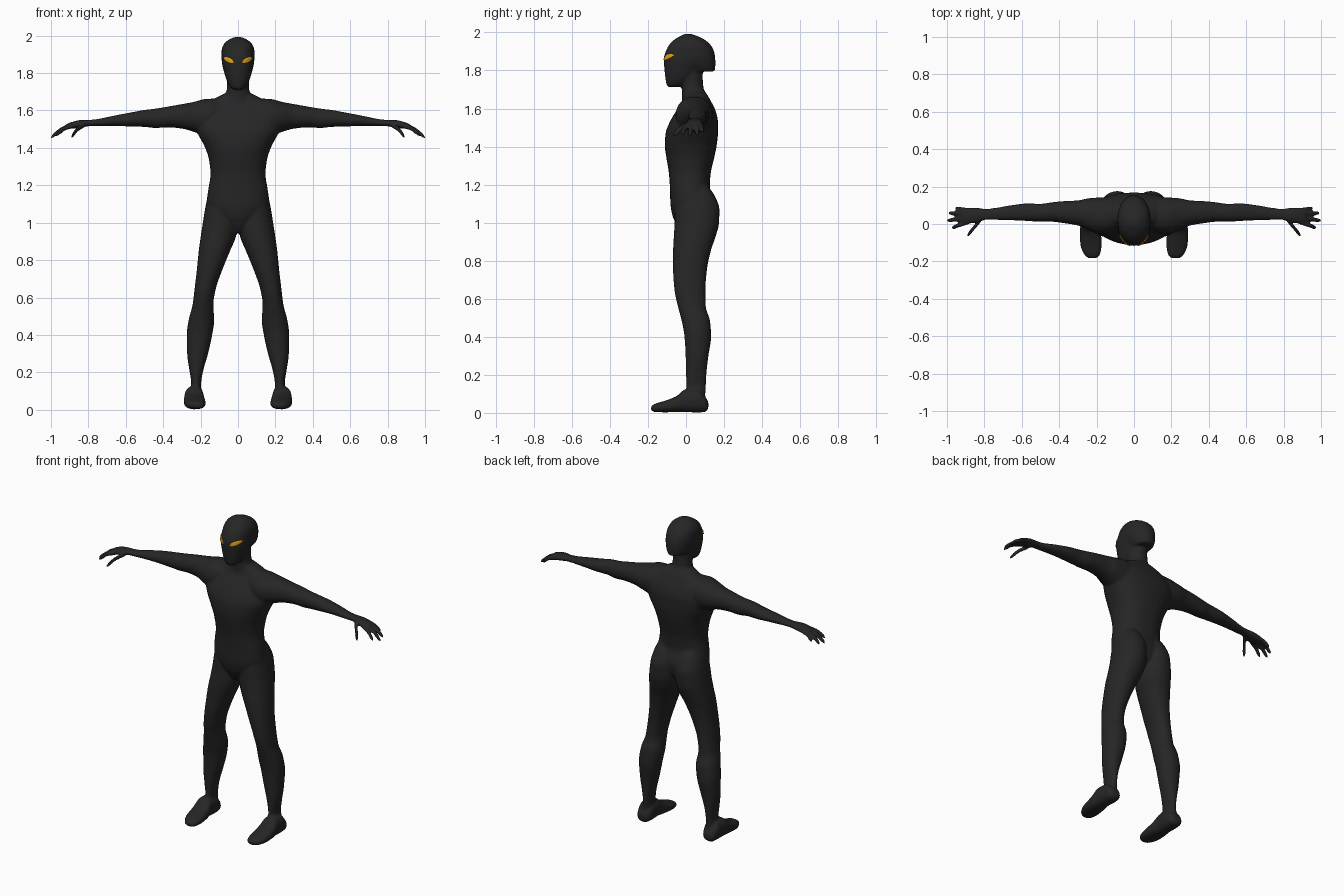
import bpy, bmesh, math


def material(name, rgb):
    m = bpy.data.materials.new(name)
    m.diffuse_color = (*rgb, 1)
    return m


BLACK = material("suit black", (0.019, 0.019, 0.019))
AMBER = material("eye amber", (0.75, 0.36, 0.01))


def smooth_rows(rows, steps=5):
    """Fill in between cross-sections with a curve that never overshoots."""
    def slopes(k):
        d = [(b[k] - a[k]) / (b[0] - a[0]) for a, b in zip(rows, rows[1:])]
        mid = [2 * p * q / (p + q) if p * q > 0 else 0 for p, q in zip(d, d[1:])]
        return [d[0]] + mid + [d[-1]]
    tan = [slopes(k) for k in range(1, 5)]
    out = []
    for i, (a, b) in enumerate(zip(rows, rows[1:])):
        h = b[0] - a[0]
        for s in range(steps):
            t = s / steps
            row = [a[0] + h * t]
            for k in range(1, 5):
                row.append((2*t**3 - 3*t**2 + 1) * a[k] + (3*t**2 - 2*t**3) * b[k]
                           + h * ((t**3 - 2*t**2 + t) * tan[k-1][i] + (t**3 - t**2) * tan[k-1][i+1]))
            out.append(row)
    return out + [list(rows[-1])]


def loft(bm, axis, rows, power=2.0, side=1, n=32):
    """Rows are (position, a0, a1, b0, b1): an oval's extent across the axis."""
    rings = []
    for t, a0, a1, b0, b1 in smooth_rows(rows):
        ring = []
        for i in range(n):
            c, s = math.cos(math.tau * i / n), math.sin(math.tau * i / n)
            a = (a0 + a1) / 2 + (a1 - a0) / 2 * math.copysign(abs(c) ** (2 / power), c)
            b = (b0 + b1) / 2 + (b1 - b0) / 2 * math.copysign(abs(s) ** (2 / power), s)
            x, y, z = {"x": (t, a, b), "y": (a, t, b), "z": (a, b, t)}[axis]
            ring.append(bm.verts.new((x * side, y, z)))
        rings.append(ring)
    faces = [bm.faces.new(rings[0]), bm.faces.new(rings[-1][::-1])]
    for p, q in zip(rings, rings[1:]):
        for i in range(n):
            j = (i + 1) % n
            faces.append(bm.faces.new((p[i], q[i], q[j], p[j])))
    bmesh.ops.recalc_face_normals(bm, faces=faces)


def finger(bm, side, base, tip, r):
    """Drooping tapered finger along x."""
    rows = []
    for t, k in ((0, 1), (0.5, 1), (0.92, 0.85), (1, 0.4)):
        x, y, z = (p + (q - p) * t for p, q in zip(base, tip))
        z += 0.012 * math.sin(math.pi * t)
        rows.append((x, y - r * k, y + r * k, z - r * k, z + r * k))
    loft(bm, "x", rows, side=side, n=12)


bm = bmesh.new()

# torso
loft(bm, "z", [(z, -w, w, f, b) for z, w, f, b in (
    (0.945, 0.02, -0.02, 0.06), (0.98, 0.06, -0.045, 0.10), (1.04, 0.13, -0.072, 0.14),
    (1.10, 0.168, -0.082, 0.15), (1.19, 0.157, -0.085, 0.125), (1.26, 0.147, -0.09, 0.13),
    (1.34, 0.156, -0.103, 0.148), (1.41, 0.18, -0.112, 0.162), (1.47, 0.212, -0.107, 0.168),
    (1.53, 0.235, -0.085, 0.168), (1.59, 0.22, -0.05, 0.155), (1.64, 0.165, -0.02, 0.13),
    (1.675, 0.105, -0.01, 0.11), (1.70, 0.05, 0.0, 0.09))], 2.3)

# neck
loft(bm, "z", [(1.60, -0.10, 0.10, -0.03, 0.14), (1.66, -0.085, 0.085, -0.02, 0.115),
               (1.71, -0.06, 0.06, -0.022, 0.092), (1.77, -0.058, 0.058, -0.03, 0.088),
               (1.85, -0.06, 0.06, -0.03, 0.09)])

# face and jaw
loft(bm, "z", [(z, -w, w, f, b) for z, w, f, b in (
    (1.712, 0.022, -0.09, -0.04), (1.722, 0.038, -0.101, -0.01), (1.75, 0.056, -0.107, 0.03),
    (1.80, 0.073, -0.113, 0.07), (1.86, 0.086, -0.117, 0.11), (1.91, 0.085, -0.102, 0.12),
    (1.95, 0.06, -0.06, 0.09))], 2.2)

# cranium with the overhanging back edge
loft(bm, "z", [(z, -w, w, f, b) for z, w, f, b in (
    (1.795, 0.055, -0.03, 0.148), (1.805, 0.062, -0.04, 0.153), (1.84, 0.08, -0.08, 0.155),
    (1.88, 0.089, -0.108, 0.152), (1.92, 0.088, -0.098, 0.139), (1.955, 0.076, -0.07, 0.108),
    (1.98, 0.047, -0.033, 0.062), (1.993, 0.016, -0.005, 0.025))], 2.1)

for side in (1, -1):
    # leg with thigh, knee, calf and ankle
    loft(bm, "z", [
        (0.06, 0.197, 0.268, 0.0, 0.10), (0.14, 0.197, 0.25, 0.002, 0.104),
        (0.20, 0.188, 0.258, 0.0, 0.107), (0.30, 0.16, 0.272, -0.002, 0.118),
        (0.40, 0.138, 0.274, -0.008, 0.132), (0.48, 0.127, 0.264, -0.022, 0.127),
        (0.56, 0.132, 0.243, -0.043, 0.104), (0.64, 0.12, 0.233, -0.06, 0.102),
        (0.75, 0.083, 0.22, -0.068, 0.11), (0.85, 0.042, 0.21, -0.068, 0.13),
        (0.93, 0.01, 0.199, -0.064, 0.157), (1.00, 0.0, 0.188, -0.06, 0.174),
        (1.07, 0.002, 0.177, -0.058, 0.176), (1.14, 0.01, 0.162, -0.05, 0.152),
        (1.20, 0.03, 0.14, -0.03, 0.11)], 2.15, side)
    # foot
    loft(bm, "y", [
        (-0.183, 0.20, 0.245, 0.012, 0.035), (-0.165, 0.182, 0.265, 0.005, 0.047),
        (-0.11, 0.173, 0.287, 0.003, 0.064), (-0.05, 0.176, 0.29, 0.004, 0.088),
        (0.0, 0.184, 0.286, 0.004, 0.125), (0.06, 0.183, 0.284, 0.002, 0.125),
        (0.10, 0.192, 0.276, 0.005, 0.085), (0.117, 0.21, 0.258, 0.02, 0.06)], 2.4, side)
    # arm from shoulder to palm
    loft(bm, "x", [
        (0.08, -0.03, 0.13, 1.50, 1.665), (0.17, -0.055, 0.142, 1.465, 1.662),
        (0.24, -0.035, 0.138, 1.487, 1.645), (0.30, -0.008, 0.126, 1.503, 1.634),
        (0.38, 0.005, 0.122, 1.510, 1.620), (0.44, 0.012, 0.116, 1.506, 1.610),
        (0.50, 0.012, 0.108, 1.512, 1.603), (0.57, 0.016, 0.11, 1.514, 1.59),
        (0.66, 0.02, 0.10, 1.517, 1.573), (0.79, 0.022, 0.082, 1.516, 1.55),
        (0.84, 0.008, 0.086, 1.508, 1.549), (0.89, 0.002, 0.087, 1.502, 1.538),
        (0.92, 0.006, 0.08, 1.502, 1.526)], 2.1, side)
    # fingers and thumb
    for base, tip, r in (
            ((0.88, 0.074, 1.518), (0.957, 0.085, 1.475), 0.0115),
            ((0.89, 0.055, 1.518), (0.992, 0.059, 1.460), 0.0125),
            ((0.89, 0.033, 1.518), (1.001, 0.018, 1.454), 0.0125),
            ((0.88, 0.012, 1.518), (0.975, -0.020, 1.465), 0.0125),
            ((0.82, 0.022, 1.522), (0.892, -0.062, 1.457), 0.0145)):
        finger(bm, side, base, tip, r)

# fuse all limbs into one smooth skin
mesh = bpy.data.meshes.new("body")
bm.to_mesh(mesh)
bm.free()
mesh.materials.append(BLACK)
body = bpy.data.objects.new("body", mesh)
bpy.context.collection.objects.link(body)
fuse = body.modifiers.new("fuse", "REMESH")
fuse.mode, fuse.voxel_size, fuse.use_smooth_shade = "VOXEL", 0.0065, True
soften = body.modifiers.new("soften", "SMOOTH")
soften.factor, soften.iterations = 0.5, 5

# slanted almond eyes laid onto the face
for side, name in ((1, "left_eye"), (-1, "right_eye")):
    bm = bmesh.new()
    bmesh.ops.create_grid(bm, x_segments=14, y_segments=4, size=1)
    for v in bm.verts:
        u, w = v.co.x, v.co.y
        half = 0.0125 * (1 - u * u) ** 0.6 + 0.001
        v.co = (side * (0.048 + 0.027 * u), -0.3, 1.869 + 0.011 * u + half * w)
    bmesh.ops.recalc_face_normals(bm, faces=bm.faces)
    for f in bm.faces:
        f.smooth = True
        if f.normal.y > 0:
            f.normal_flip()
    mesh = bpy.data.meshes.new(name)
    bm.to_mesh(mesh)
    bm.free()
    mesh.materials.append(AMBER)
    eye = bpy.data.objects.new(name, mesh)
    bpy.context.collection.objects.link(eye)
    wrap = eye.modifiers.new("wrap", "SHRINKWRAP")
    wrap.target, wrap.wrap_method, wrap.wrap_mode = body, "PROJECT", "ABOVE_SURFACE"
    wrap.use_project_y, wrap.use_positive_direction = True, True
    wrap.offset = 0.004
    plate = eye.modifiers.new("plate", "SOLIDIFY")
    plate.thickness, plate.offset = 0.006, -1
